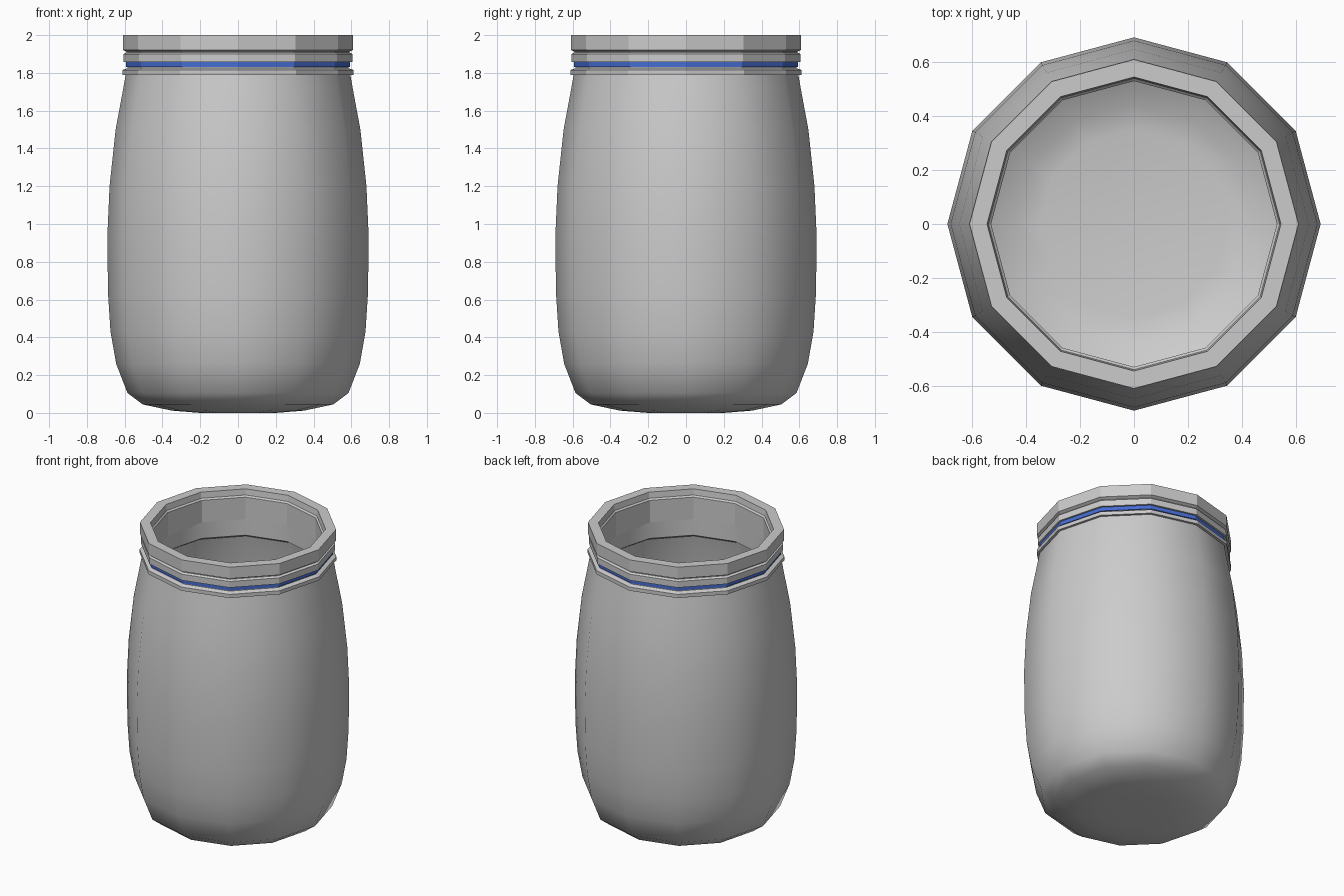
import bpy, bmesh, math

if "Cube" in bpy.data.objects:
    bpy.data.objects.remove(bpy.data.objects["Cube"])

SIDES = 12


def lathe(name, profile, closed=False, smooth=None):
    """Spin (radius, z) points round the z axis; radius 0 becomes a pole."""
    bm = bmesh.new()
    rings = []
    for r, z in profile:
        if r == 0:
            rings.append([bm.verts.new((0, 0, z))] * SIDES)
        else:
            rings.append([bm.verts.new((r * math.cos(a), r * math.sin(a), z))
                          for a in (2 * math.pi * i / SIDES for i in range(SIDES))])
    pairs = list(zip(rings, rings[1:]))
    if closed:
        pairs.append((rings[-1], rings[0]))
    for lo, hi in pairs:
        for i in range(SIDES):
            j = (i + 1) % SIDES
            quad = list(dict.fromkeys((lo[i], lo[j], hi[j], hi[i])))
            bm.faces.new(quad)
    bmesh.ops.recalc_face_normals(bm, faces=bm.faces)
    mesh = bpy.data.meshes.new(name)
    bm.to_mesh(mesh)
    bm.free()
    ob = bpy.data.objects.new(name, mesh)
    bpy.context.collection.objects.link(ob)
    if smooth:
        bpy.ops.object.select_all(action='DESELECT')
        ob.select_set(True)
        bpy.context.view_layer.objects.active = ob
        bpy.ops.object.shade_smooth_by_angle(angle=math.radians(smooth))
    return ob


# Jar: outer wall upward, over the shoulder, then down the inside to the floor
lathe("jar_body", [
    (0, 0.01), (0.2, 0.0), (0.35, 0.012), (0.505, 0.045), (0.585, 0.105),
    (0.645, 0.26), (0.675, 0.43), (0.688, 0.63), (0.692, 0.93),
    (0.68, 1.2), (0.648, 1.5), (0.607, 1.72), (0.595, 1.79),
    (0.585, 1.80), (0.53, 1.80), (0.53, 1.69), (0.56, 1.67),
    (0.595, 1.5), (0.63, 1.2), (0.642, 0.93), (0.638, 0.63),
    (0.625, 0.43), (0.59, 0.26), (0.53, 0.13), (0.44, 0.08),
    (0.35, 0.065), (0, 0.06)], smooth=32)

# Neck with screw ridges and a thick lip
lathe("threaded_neck", [
    (0.53, 1.79), (0.612, 1.79), (0.612, 1.815), (0.585, 1.825),
    (0.585, 1.858), (0.605, 1.858), (0.605, 1.9), (0.59, 1.908),
    (0.59, 1.912), (0.61, 1.922), (0.61, 2.0), (0.545, 2.0),
    (0.54, 1.96), (0.53, 1.95)], closed=True)

# Blue seal in the lower groove
seal = lathe("seal_band", [
    (0.575, 1.832), (0.592, 1.832), (0.592, 1.858), (0.575, 1.858)], closed=True)
blue = bpy.data.materials.new("seal_blue")
blue.diffuse_color = (0.06, 0.15, 0.65, 1)
blue.use_nodes = True
blue.node_tree.nodes["Principled BSDF"].inputs["Base Color"].default_value = blue.diffuse_color
seal.data.materials.append(blue)
